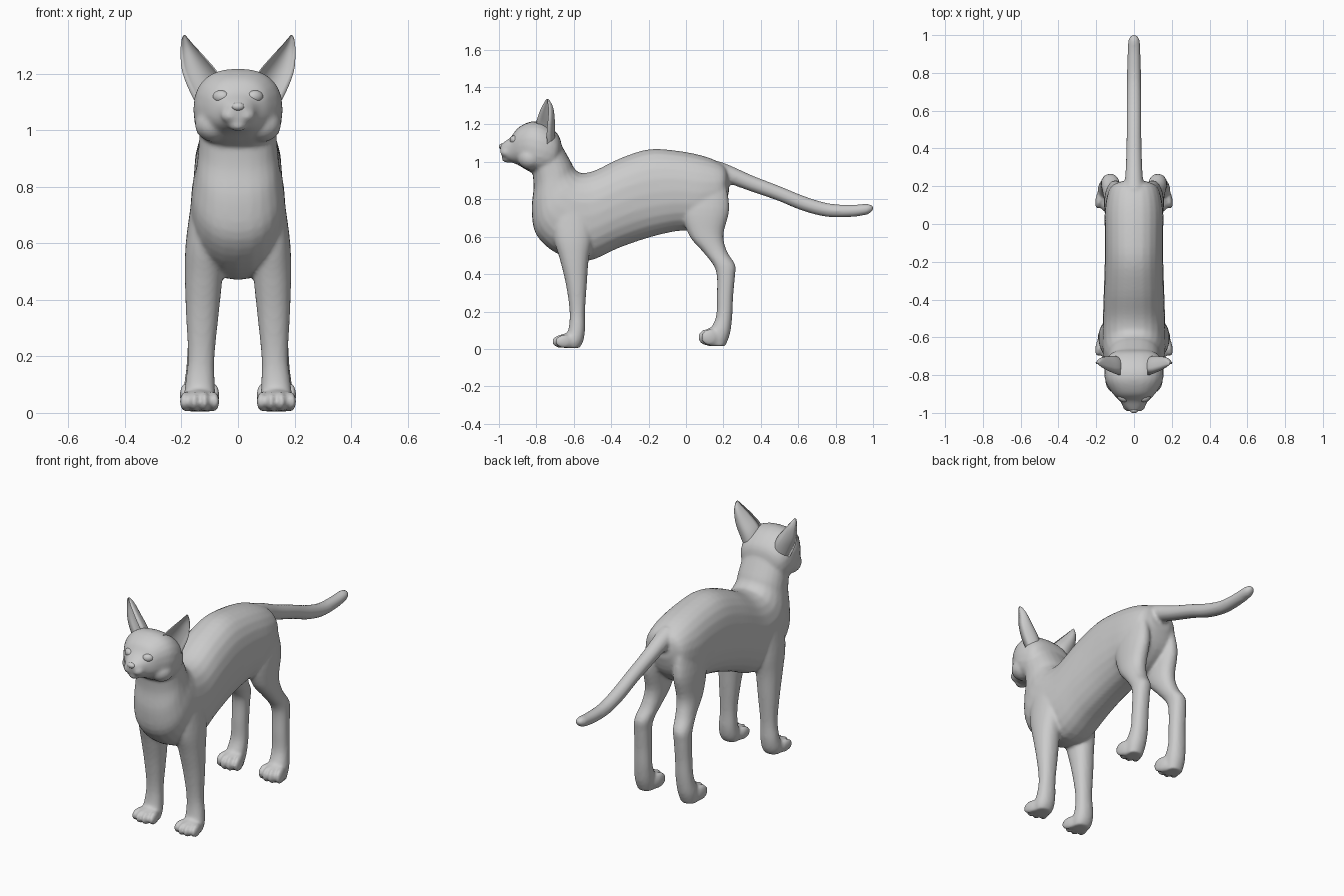
import bpy, bmesh
from math import sin, cos, pi, copysign
from mathutils import Vector, Matrix

if "Cube" in bpy.data.objects:
    bpy.data.objects.remove(bpy.data.objects["Cube"])


def spline(keys, steps=4):
    """Catmull-Rom interpolation of equally long number tuples."""
    out, n = [], len(keys)
    for i in range(n - 1):
        a, b, c, d = (keys[max(0, min(n - 1, i + k))] for k in (-1, 0, 1, 2))
        for s in range(steps):
            t = s / steps
            out.append([0.5 * (2*q + (r - p)*t + (2*p - 5*q + 4*r - u)*t*t
                               + (3*q - p - 3*r + u)*t**3)
                        for p, q, r, u in zip(a, b, c, d)])
    return out + [list(keys[-1])]


def loft(bm, rings):
    """Skin closed rings of points and cap both ends."""
    vs = [[bm.verts.new(p) for p in r] for r in rings]
    n = len(vs[0])
    for a, b in zip(vs, vs[1:]):
        for i in range(n):
            j = (i + 1) % n
            bm.faces.new((a[i], a[j], b[j], b[i]))
    bm.faces.new(vs[0])
    bm.faces.new(vs[-1])


def oval(c, u, v, power=2.0, n=24):
    """Superellipse around c with half axes u and v."""
    pts = []
    for i in range(n):
        t = 2 * pi * i / n
        f = lambda w: copysign(abs(w) ** (2 / power), w)
        pts.append(c + u * f(cos(t)) + v * f(sin(t)))
    return pts


def trunk(bm, keys, power):
    """Loft of sections given as top y,z, bottom y,z, half width."""
    rings = []
    for yt, zt, yb, zb, w in spline(keys):
        top, bot = Vector((0, yt, zt)), Vector((0, yb, zb))
        rings.append(oval((top + bot) / 2, (top - bot) / 2, Vector((w, 0, 0)), power))
    loft(bm, rings)


def leg(bm, keys, s):
    """Loft of level sections given as z, y range, x range."""
    rings = []
    for z, y0, y1, x0, x1 in spline(keys):
        rings.append(oval(Vector((s * (x0 + x1) / 2, (y0 + y1) / 2, z)),
                          Vector((0, (y1 - y0) / 2, 0)), Vector(((x1 - x0) / 2, 0, 0)), 2.2))
    loft(bm, rings)


def ball(bm, loc, size, rot=0.0):
    m = Matrix.Translation(loc) @ Matrix.Rotation(rot, 4, 'Z') @ Matrix.Diagonal((*size, 1))
    bmesh.ops.create_uvsphere(bm, u_segments=20, v_segments=12, radius=1, matrix=m)


def finish(bm, name):
    bmesh.ops.recalc_face_normals(bm, faces=bm.faces)
    me = bpy.data.meshes.new(name)
    bm.to_mesh(me)
    bm.free()
    for p in me.polygons:
        p.use_smooth = True
    ob = bpy.data.objects.new(name, me)
    bpy.context.collection.objects.link(ob)
    return ob


bm = bmesh.new()
# torso, chest and neck
trunk(bm, [(.225, .94, .23, .84, .06), (.2, .985, .19, .73, .125), (.1, 1.03, .08, .64, .153),
           (-.05, 1.06, -.05, .63, .155), (-.2, 1.067, -.2, .595, .155),
           (-.35, 1.02, -.36, .54, .16), (-.48, .957, -.53, .47, .165),
           (-.55, .94, -.69, .51, .168), (-.58, .95, -.80, .61, .162),
           (-.60, .97, -.825, .74, .148), (-.615, 1.0, -.815, .86, .14),
           (-.66, 1.08, -.82, .94, .135)], 2.3)
# head and muzzle
trunk(bm, [(-.66, 1.06, -.68, .98, .08), (-.68, 1.14, -.72, .94, .135),
           (-.745, 1.2, -.79, .93, .157), (-.82, 1.217, -.85, .955, .15),
           (-.895, 1.185, -.90, .985, .113), (-.935, 1.135, -.94, 1.0, .075),
           (-.97, 1.108, -.97, 1.015, .052), (-.995, 1.09, -.985, 1.03, .028)], 2.4)
ball(bm, (0, -.955, 1.018), (.034, .03, .022))
# tail
tail = spline([(.17, .95, .055), (.25, .925, .047), (.35, .885, .042), (.5, .83, .039),
               (.63, .777, .039), (.76, .742, .037), (.88, .738, .035),
               (.96, .745, .032), (.99, .747, .022), (1.0, .748, .008)])
loft(bm, [oval(Vector((0, y, z)), Vector((0, r * .25, r * .95)), Vector((r, 0, 0)))
          for y, z, r in tail])

FRONT = [(.75, -.72, -.5, .06, .165), (.6, -.71, -.5, .05, .185), (.48, -.675, -.52, .055, .188),
         (.35, -.643, -.53, .068, .184), (.2, -.622, -.54, .083, .177),
         (.1, -.63, -.54, .082, .187), (.04, -.66, -.55, .08, .192), (.005, -.65, -.57, .09, .18)]
HIND = [(.9, .03, .21, .05, .13), (.75, -.02, .232, .04, .156), (.61, .015, .2, .045, .158),
        (.52, .09, .22, .06, .162), (.45, .145, .263, .075, .172), (.39, .165, .262, .082, .175),
        (.28, .165, .252, .085, .177), (.17, .16, .247, .085, .182),
        (.08, .12, .235, .085, .192), (.015, .12, .21, .095, .185)]
for s in (-1, 1):
    # legs and paws
    for keys, y, z, h in ((FRONT, -.655, .04, .038), (HIND, .125, .062, .047)):
        leg(bm, keys, s)
        ball(bm, (s * .137, y + .02, z + .005), (.058, .06, h))
        for k in range(4):
            off = (k - 1.5) * .032
            ball(bm, (s * .136 + off, y - (.01 if k in (1, 2) else -.006), z),
                 (.02, .052, h - .002), off * 4)
    # whisker pads and cheeks
    ball(bm, (s * .028, -.96, 1.052), (.034, .033, .028))
    ball(bm, (s * .085, -.83, 1.02), (.068, .07, .062))
body = finish(bm, "cat_body")
mod = body.modifiers.new("merge", 'REMESH')
mod.mode = 'VOXEL'
mod.voxel_size = .009
mod.use_smooth_shade = True
mod = body.modifiers.new("soften", 'SMOOTH')
mod.factor = .5
mod.iterations = 5

# ears: cupped crescents, each section given as inner edge, outer edge, depth
EAR = [(.05, -.78, 1.15, .13, -.74, 1.06, .06), (.072, -.80, 1.205, .172, -.745, 1.14, .075),
       (.12, -.785, 1.262, .198, -.74, 1.21, .062), (.16, -.765, 1.305, .203, -.735, 1.275, .042),
       (.18, -.752, 1.328, .2, -.74, 1.318, .022), (.188, -.745, 1.337, .193, -.742, 1.335, .008)]
for s, side in ((-1, "right"), (1, "left")):
    bm = bmesh.new()
    rings = []
    for ax, ay, az, bx, by, bz, d in spline(EAR):
        a, b = Vector((s * ax, ay, az)), Vector((s * bx, by, bz))
        back = Vector((-s * .35, .93, 0)) * d
        arc = lambda t, k: a.lerp(b, t) + back * k * (4 * t * (1 - t)) ** .7
        ring = [arc(i / 10, 1.0) for i in range(11)]
        ring += [arc(i / 10, .62) for i in range(9, 0, -1)]
        rings.append(ring)
    loft(bm, rings)
    finish(bm, side + "_ear")
    # eye
    bm = bmesh.new()
    ball(bm, (s * .06, -.918, 1.118), (.031, .022, .023), s * .5)
    finish(bm, side + "_eye")

# nose
bm = bmesh.new()
ball(bm, (0, -.985, 1.083), (.023, .016, .015))
finish(bm, "nose")
